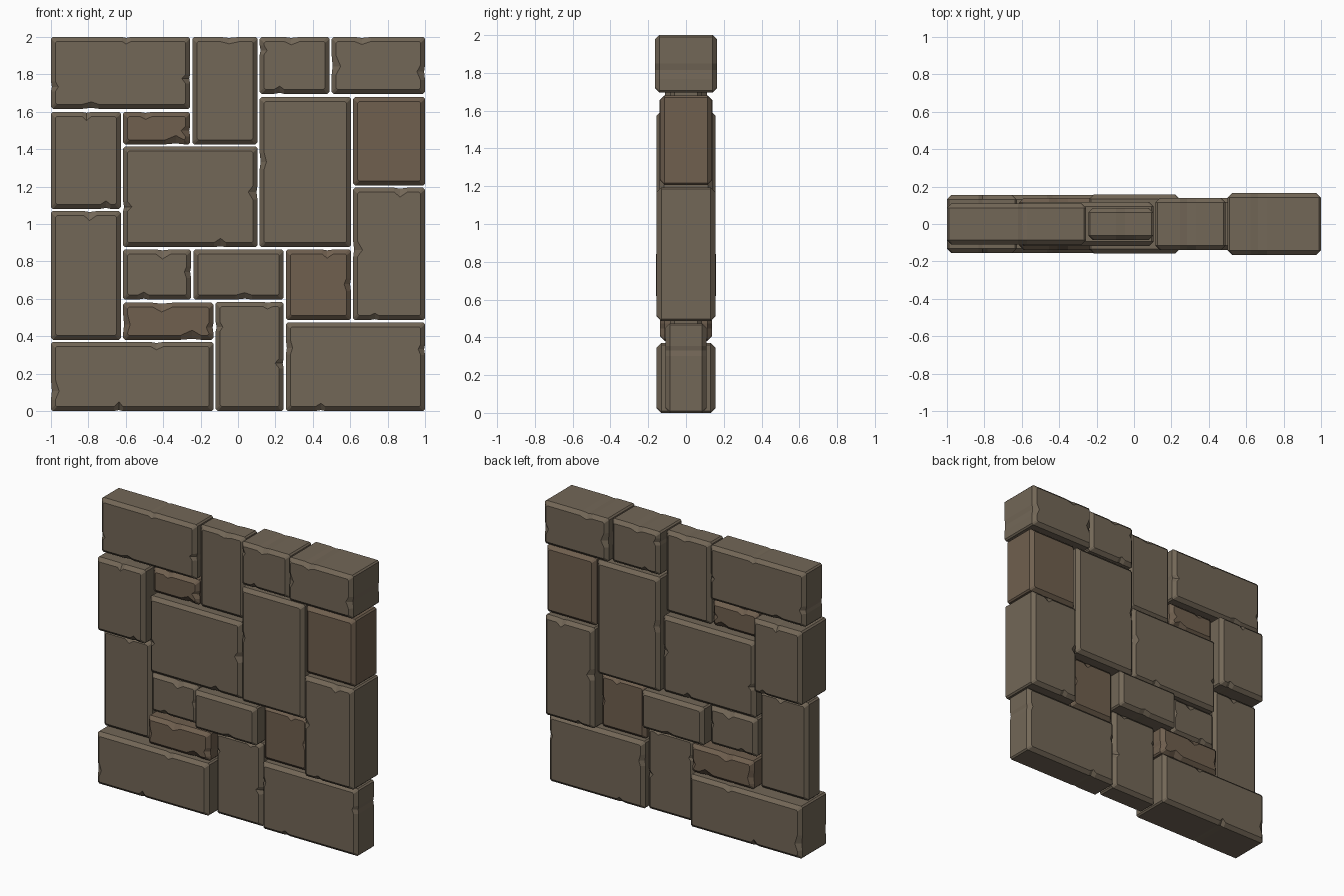
import bpy, bmesh, random

if "Cube" in bpy.data.objects:
    bpy.data.objects.remove(bpy.data.objects["Cube"])

random.seed(7)
GAP, BEV, CUT = 0.006, 0.024, 0.010


def material(name, rgb):
    m = bpy.data.materials.new(name)
    m.diffuse_color = (*rgb, 1)
    m.use_nodes = True
    m.node_tree.nodes["Principled BSDF"].inputs["Base Color"].default_value = m.diffuse_color
    return m


GREY = material("grey_stone", (0.17, 0.135, 0.095))
BROWN = material("brown_stone", (0.16, 0.115, 0.077))

# Stones: x0, x1, z0, z1, half depth
STONES = [
    (-1, -.25, 1.61, 2, .11), (-.25, .11, 1.42, 2, .085),
    (.11, .495, 1.69, 2, .14), (.495, 1, 1.69, 2, .165),
    (-1, -.62, 1.075, 1.605, .155), (-.62, .11, .87, 1.42, .118),
    (.11, .61, .87, 1.685, .14), (.61, 1, .48, 1.2, .155),
    (-1, -.62, .375, 1.075, .08), (-.62, -.245, .59, .87, .10),
    (-.245, .25, .59, .87, .158), (-.125, .25, 0, .59, .085),
    (-1, -.125, 0, .375, .155), (.25, 1, 0, .48, .108),
]
BROWN_STONES = [
    (-.62, -.25, 1.42, 1.605, .08), (.61, 1, 1.2, 1.685, .137),
    (.25, .61, .48, .87, .09), (-.62, -.125, .375, .585, .138),
]


def outlines(x0, x1, z0, z1):
    """Outer rim and chipped face outline, as matching point lists."""
    rim, face = [], []
    corners = [(x0, z0), (x1, z0), (x1, z1), (x0, z1)]
    dirs = [(1, 0), (0, 1), (-1, 0), (0, -1)]
    for i, ((cx, cz), (dx, dz)) in enumerate(zip(corners, dirs)):
        nx, nz = -dz, dx                         # inward normal
        length = (x1 - x0) if i % 2 == 0 else (z1 - z0)
        stops = [(CUT, 0, BEV - CUT * .2, BEV)]  # distance, rim chip, along, inset
        if random.random() < .6:                 # chip on this edge
            c = random.uniform(.2, .8) * length
            w = random.uniform(.025, .06)
            stops += [(c - w, 0, 0, BEV), (c, .005, 0, BEV + random.uniform(.012, .028)),
                      (c + w * .8, 0, 0, BEV)]
        stops.append((length - CUT, 0, -(BEV - CUT * .2), BEV))
        for t, chip, along, inset in stops:
            rim.append((cx + dx * t + nx * chip, cz + dz * t + nz * chip))
            s = t + along
            face.append((cx + dx * s + nx * inset, cz + dz * s + nz * inset))
    return rim, face


def stone(name, x0, x1, z0, z1, d, mat):
    # Mortar gap on inner borders only
    x0 += GAP * (x0 > -1)
    x1 -= GAP * (x1 < 1)
    z0 += GAP * (z0 > 0)
    z1 -= GAP * (z1 < 2)
    rim, face = outlines(x0, x1, z0, z1)
    bm = bmesh.new()
    rings = [[bm.verts.new((x, y, z)) for x, z in pts] for pts, y in
             ((face, -d), (rim, -d + BEV), (rim, d - BEV), (face, d))]
    n = len(rim)
    for a, b in zip(rings, rings[1:]):
        for i in range(n):
            j = (i + 1) % n
            bm.faces.new((a[i], a[j], b[j], b[i]))
    bm.faces.new(rings[0])
    bm.faces.new(rings[-1][::-1])
    bmesh.ops.recalc_face_normals(bm, faces=bm.faces)
    me = bpy.data.meshes.new(name)
    bm.to_mesh(me)
    bm.free()
    me.materials.append(mat)
    ob = bpy.data.objects.new(name, me)
    bpy.context.collection.objects.link(ob)


for i, s in enumerate(STONES, 1):
    stone(f"grey_stone_{i:02d}", *s, GREY)
for i, s in enumerate(BROWN_STONES, 1):
    stone(f"brown_stone_{i:02d}", *s, BROWN)
